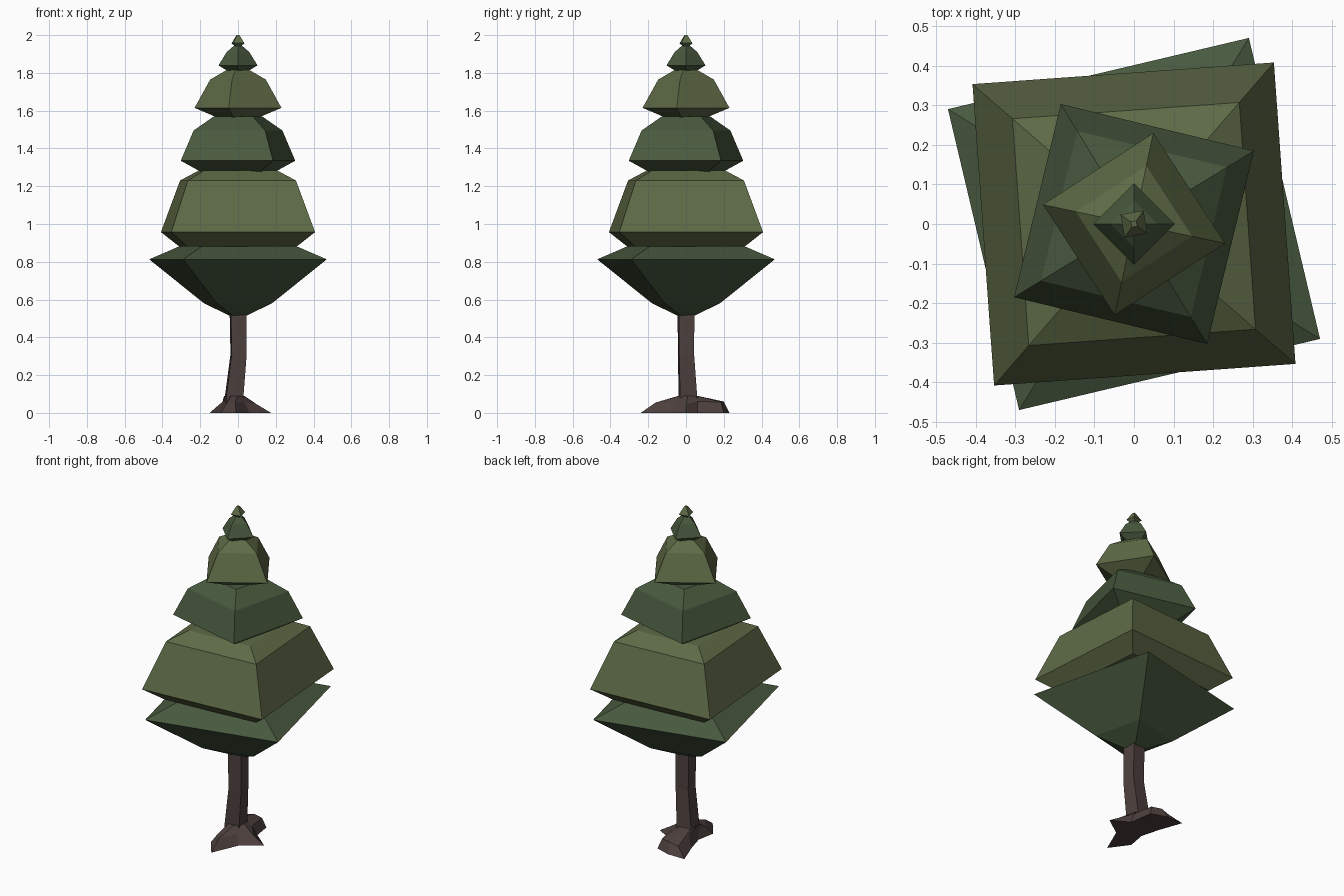
import bpy
import bmesh
from math import cos, sin, radians, pi

if "Cube" in bpy.data.objects:
    bpy.data.objects.remove(bpy.data.objects["Cube"])


def material(name, rgb):
    m = bpy.data.materials.new(name)
    m.diffuse_color = (*rgb, 1)
    m.use_nodes = True
    m.node_tree.nodes["Principled BSDF"].inputs["Base Color"].default_value = m.diffuse_color
    return m


def loft(name, rings, mat):
    """Join rings of equal point count with flat faces and cap both ends."""
    bm = bmesh.new()
    loops = [[bm.verts.new(p) for p in ring] for ring in rings]
    n = len(loops[0])
    for a, b in zip(loops, loops[1:]):
        for i in range(n):
            j = (i + 1) % n
            bm.faces.new((a[i], a[j], b[j], b[i]))
    bm.faces.new(loops[0][::-1])
    bm.faces.new(loops[-1])
    bmesh.ops.recalc_face_normals(bm, faces=bm.faces)
    mesh = bpy.data.meshes.new(name)
    bm.to_mesh(mesh)
    bm.free()
    mesh.materials.append(mat)
    ob = bpy.data.objects.new(name, mesh)
    bpy.context.collection.objects.link(ob)
    return ob


def ring(n, r, z, angle=0, cx=0, cy=0):
    return [(cx + r * cos(angle + 2 * pi * i / n),
             cy + r * sin(angle + 2 * pi * i / n), z) for i in range(n)]


bark = material("bark", (0.075, 0.052, 0.048))
dark_green = material("dark_green", (0.065, 0.1, 0.048))
light_green = material("light_green", (0.112, 0.145, 0.062))

# Foliage tiers: twist angle, then (half width seen from the front, height)
tiers = [
    (58.3, [(0.045, 0.515), (0.18, 0.58), (0.47, 0.813), (0.31, 0.882)]),
    (49.1, [(0.31, 0.88), (0.408, 0.957), (0.307, 1.23), (0.21, 1.282)]),
    (31.4, [(0.20, 1.278), (0.303, 1.335), (0.235, 1.495), (0.13, 1.568)]),
    (78, [(0.11, 1.564), (0.23, 1.615), (0.147, 1.765), (0.06, 1.815)]),
    (0, [(0.055, 1.81), (0.103, 1.84), (0.06, 1.91), (0.02, 1.945)]),
    (55, [(0.015, 1.94), (0.034, 1.957), (0.008, 2.0)]),
]
for i, (deg, profile) in enumerate(tiers):
    a = radians(deg)
    k = max(abs(cos(a)), abs(sin(a)))
    loft(f"foliage_tier_{i + 1}", [ring(4, w / k, z, a) for w, z in profile],
         light_green if i % 2 else dark_green)

# Bent four-sided trunk
a = radians(50)
loft("trunk", [ring(4, 0.066, 0.03, a, -0.022, 0.012),
               ring(4, 0.064, 0.09, a, -0.02, 0.01),
               ring(4, 0.056, 0.31, a, 0.003, 0.0),
               ring(4, 0.058, 0.54, a, 0.0, 0.0)], bark)

# Root flare: ground outline, ridge line, collar around the trunk
ground = [(0.175, 0), (0.07, 0.06), (0.05, 0.2), (-0.04, 0.23), (-0.15, 0.23),
          (-0.1, 0.09), (-0.07, -0.02), (-0.09, -0.13), (-0.01, -0.24), (0.06, -0.08)]
ridge = [(0.1, 0, 0.045), (0.05, 0.06, 0.06), (0.03, 0.185, 0.058),
         (-0.03, 0.2, 0.06), (-0.085, 0.195, 0.045), (-0.075, 0.08, 0.065),
         (-0.06, -0.02, 0.06), (-0.065, -0.1, 0.045), (-0.015, -0.16, 0.055),
         (0.035, -0.06, 0.055)]
loft("roots", [[(x, y, 0) for x, y in ground], ridge,
               ring(10, 0.054, 0.09, 0, -0.02, 0.01)], bark)
